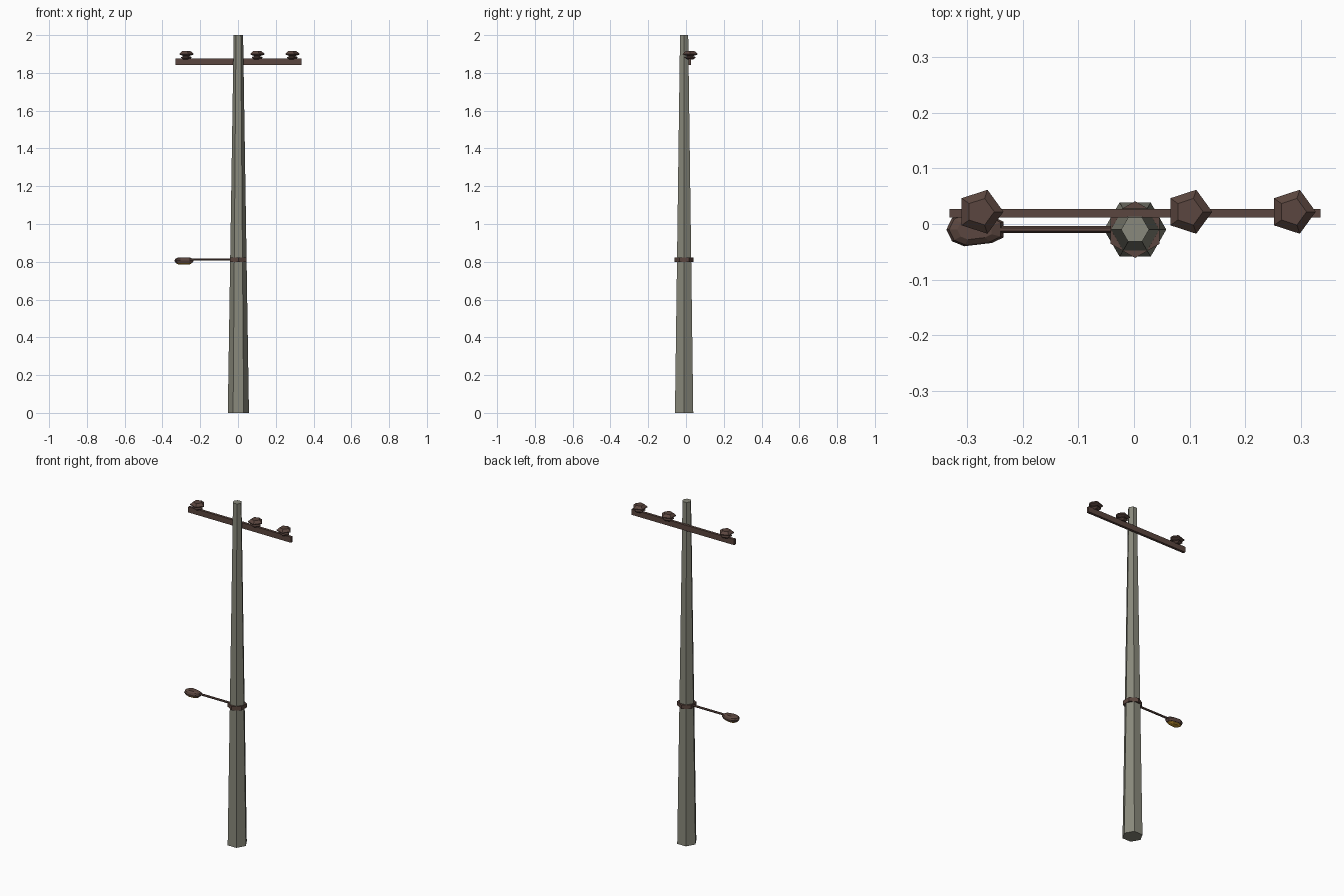
import bpy, bmesh, math
from mathutils import Vector

if "Cube" in bpy.data.objects:
    bpy.data.objects.remove(bpy.data.objects["Cube"])


def material(name, rgb):
    m = bpy.data.materials.new(name)
    m.diffuse_color = (*rgb, 1)
    m.use_nodes = True
    m.node_tree.nodes["Principled BSDF"].inputs["Base Color"].default_value = m.diffuse_color
    return m


CONCRETE = material("grey_concrete", (0.25, 0.25, 0.20))
BROWN = material("dark_brown_metal", (0.105, 0.062, 0.050))
AMBER = material("amber_glass", (0.55, 0.30, 0.03))


def loft(name, rings, mats, amber_last=False):
    """Skin a list of equal-length point rings and cap both ends."""
    bm = bmesh.new()
    vs = [[bm.verts.new(p) for p in r] for r in rings]
    n = len(vs[0])
    for a, b in zip(vs, vs[1:]):
        for i in range(n):
            j = (i + 1) % n
            bm.faces.new((a[i], a[j], b[j], b[i]))
    bm.faces.new(vs[0][::-1])
    end = bm.faces.new(vs[-1])
    if amber_last:
        end.material_index = 1
    bmesh.ops.recalc_face_normals(bm, faces=bm.faces)
    me = bpy.data.meshes.new(name)
    bm.to_mesh(me)
    bm.free()
    for m in mats:
        me.materials.append(m)
    ob = bpy.data.objects.new(name, me)
    bpy.context.collection.objects.link(ob)
    return ob


def ring(n, r, c, turn=0.0):
    return [(c[0] + r * math.cos(turn + math.tau * i / n),
             c[1] + r * math.sin(turn + math.tau * i / n), c[2]) for i in range(n)]


PX, PY = 0.002, -0.01

# tapered six-sided pole
loft("pole", [ring(6, 0.056, (PX, PY, 0)), ring(6, 0.025, (PX, PY, 2.0))], [CONCRETE])

# collar that holds the lamp arm, turned against the pole
loft("lamp_collar", [ring(6, 0.051, (PX, PY, z), math.pi / 6) for z in (0.799, 0.823)], [BROWN])

# crossarm behind the pole
loft("crossarm", [[(x, 0.012, 1.842), (x, 0.027, 1.842), (x, 0.027, 1.875), (x, 0.012, 1.875)]
                  for x in (-0.331, 0.335)], [BROWN])

# five-sided insulators with two skirts
profile = [(0.018, 1.872), (0.031, 1.880), (0.031, 1.884), (0.016, 1.889),
           (0.0415, 1.897), (0.0415, 1.901), (0.025, 1.915)]
for k, x in enumerate((-0.276, 0.099, 0.285)):
    loft(f"insulator_{k + 1}", [ring(5, r, (x, 0.022, z)) for r, z in profile], [BROWN])

# lamp arm
loft("lamp_arm", [[(x, PY + 0.006 * math.cos(a), 0.811 + 0.006 * math.sin(a))
                   for a in (i * math.tau / 6 for i in range(6))] for x in (-0.25, -0.03)], [BROWN])

# lamp head outline, mirrored across the arm
half = [(-0.234, 0.014), (-0.255, 0.024), (-0.305, 0.030), (-0.327, 0.021)]
outline = half + [(-0.337, 0)] + [(x, -y) for x, y in reversed(half)]
CX = -0.288


def head_ring(s, z):
    return [(CX + (x - CX) * s, PY + y * s, z) for x, y in outline]


loft("lamp_head", [head_ring(0.6, 0.823), head_ring(0.9, 0.816), head_ring(1, 0.806),
                   head_ring(0.85, 0.794)], [BROWN])

# glowing lens under the head
loft("lamp_lens", [head_ring(0.78, 0.796), head_ring(0.76, 0.790), head_ring(0.55, 0.785)], [AMBER])
